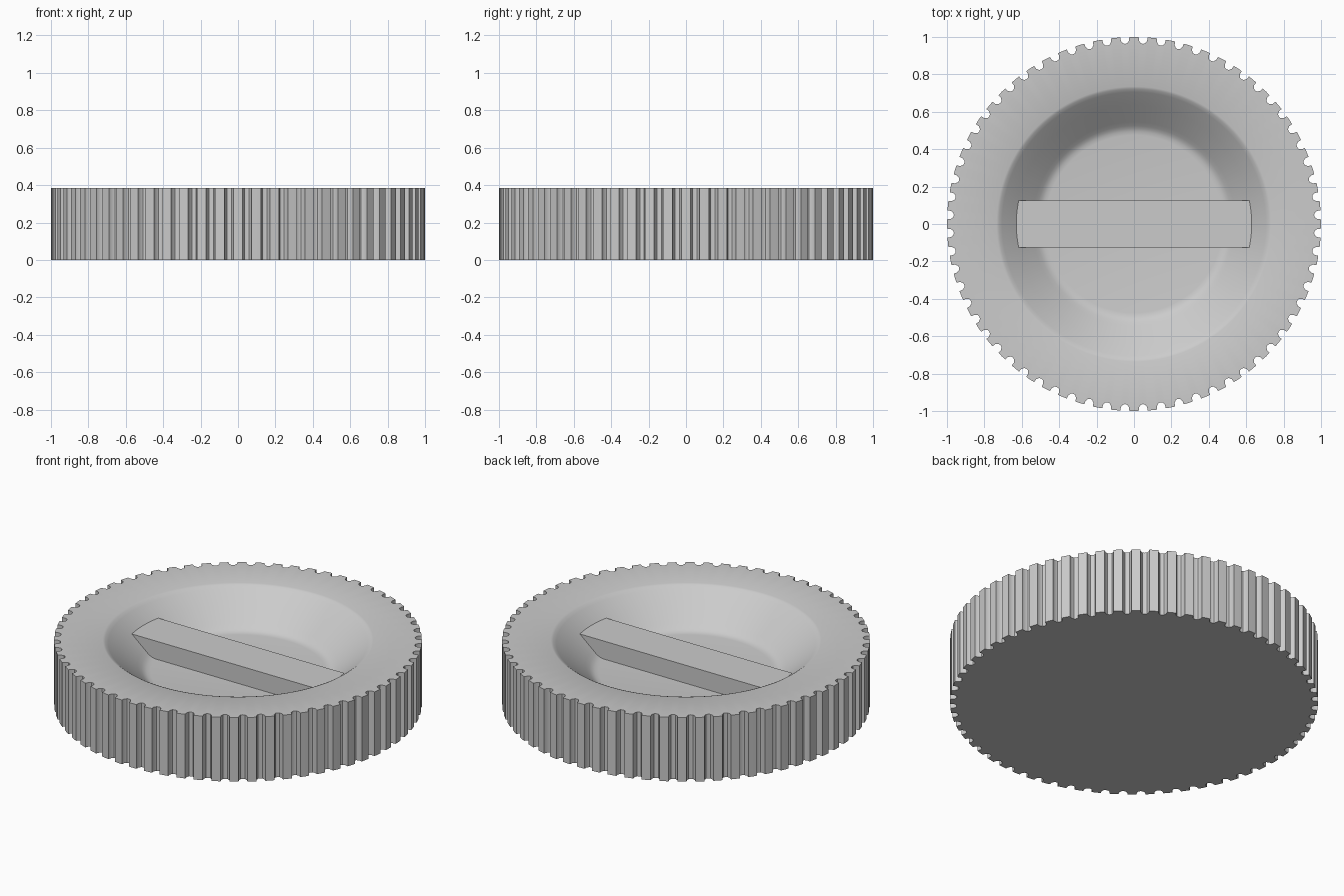
import bpy, bmesh, math

if "Cube" in bpy.data.objects:
    bpy.data.objects.remove(bpy.data.objects["Cube"])

GROOVES = 64
HEIGHT = 0.385

grey = bpy.data.materials.new("light_grey")
grey.diffuse_color = (0.6, 0.6, 0.6, 1)
grey.use_nodes = True
grey.node_tree.nodes["Principled BSDF"].inputs["Base Color"].default_value = grey.diffuse_color


def finish(name, bm, angle):
    bmesh.ops.recalc_face_normals(bm, faces=bm.faces)
    me = bpy.data.meshes.new(name)
    bm.to_mesh(me)
    bm.free()
    me.materials.append(grey)
    ob = bpy.data.objects.new(name, me)
    bpy.context.collection.objects.link(ob)
    bpy.ops.object.select_all(action='DESELECT')
    ob.select_set(True)
    bpy.context.view_layer.objects.active = ob
    bpy.ops.object.shade_smooth_by_angle(angle=math.radians(angle))
    return ob


# Polar outline: rounded grooves around the rim, flat lands between them
groove = [(-0.024, 1.0), (-0.022, 0.981), (-0.012, 0.967), (0, 0.964),
          (0.012, 0.967), (0.022, 0.981), (0.024, 1.0)]
pitch = 2 * math.pi / GROOVES
outline = []
for i in range(GROOVES):
    mid = (i + 0.5) * pitch
    outline += [(mid + math.atan2(t, r), r) for t, r in groove]
    outline.append((mid + pitch / 2, 1.0))

# Cap body: grooved wall, flat rim and conical dish with softened edges
dish = [(0.735, HEIGHT), (0.722, 0.380), (0.705, 0.367), (0.635, 0.308),
        (0.545, 0.231), (0.525, 0.214), (0.51, 0.204), (0.495, 0.198),
        (0.475, 0.195)]
bm = bmesh.new()


def ring(z, radius=None):
    return [bm.verts.new(((radius or r) * math.cos(a), (radius or r) * math.sin(a), z))
            for a, r in outline]


rings = [ring(0), ring(HEIGHT)] + [ring(z, r) for r, z in dish]
n = len(outline)
for lo, hi in zip(rings, rings[1:]):
    for i in range(n):
        j = (i + 1) % n
        bm.faces.new((lo[i], lo[j], hi[j], hi[i]))
bm.faces.new(rings[0][::-1])     # underside
bm.faces.new(rings[-1])          # dish floor
finish("cap_body", bm, 30)

# Grip bar across the dish, ends buried in the sloping wall
bm = bmesh.new()
bmesh.ops.create_cube(bm, size=1)
for v in bm.verts:
    v.co = (v.co.x * 1.3, v.co.y * 0.25, 0.303 if v.co.z > 0 else 0.15)
finish("grip_bar", bm, 30)
